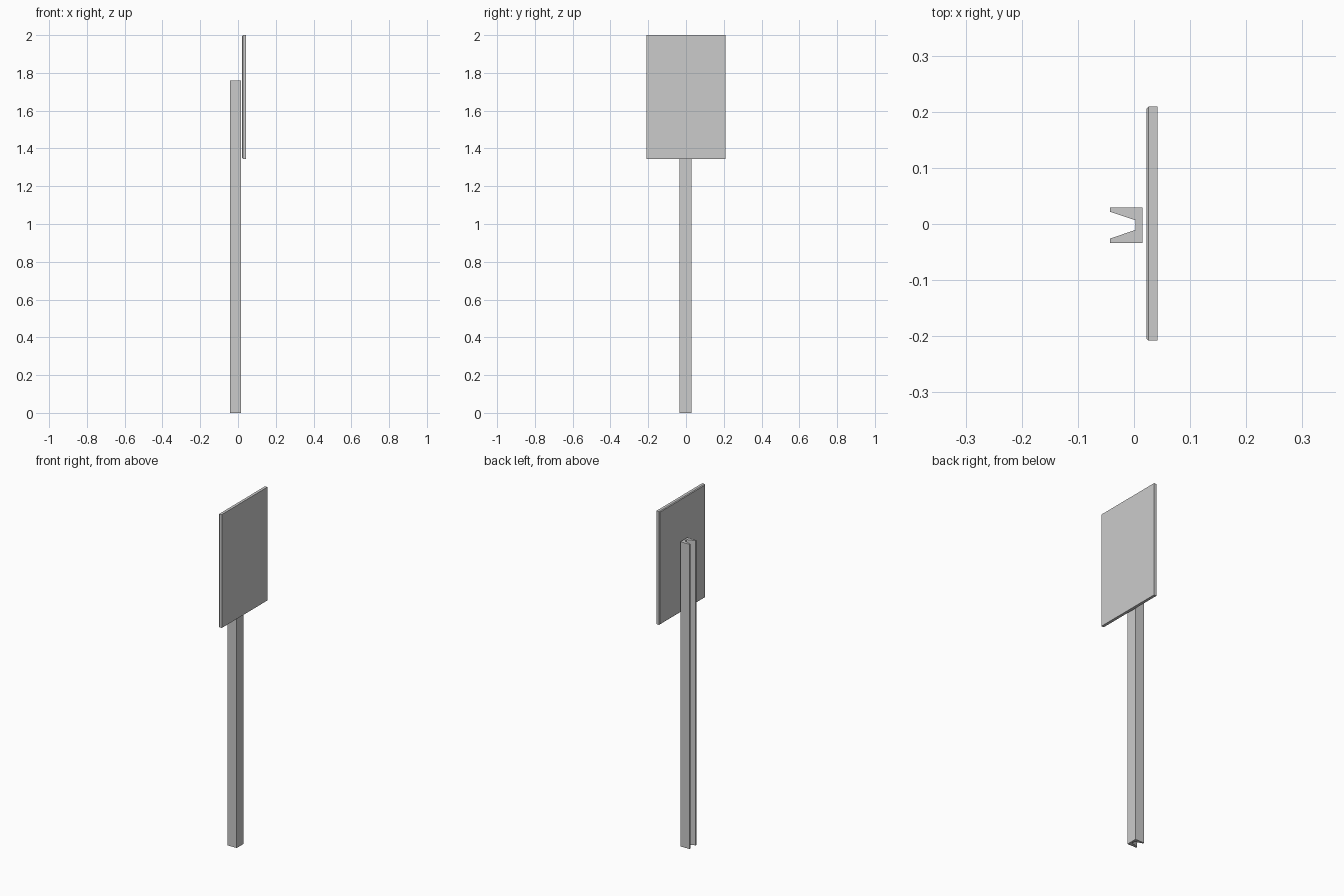
import bpy, bmesh

if "Cube" in bpy.data.objects:
    bpy.data.objects.remove(bpy.data.objects["Cube"])


def finish(bm, name):
    bmesh.ops.recalc_face_normals(bm, faces=bm.faces)
    me = bpy.data.meshes.new(name)
    bm.to_mesh(me)
    bm.free()
    ob = bpy.data.objects.new(name, me)
    bpy.context.collection.objects.link(ob)
    return ob


def box(lo, hi):
    bm = bmesh.new()
    bmesh.ops.create_cube(bm, size=1)
    for v in bm.verts:
        for i in range(3):
            v.co[i] = lo[i] if v.co[i] < 0 else hi[i]
    return bm


# Post: channel section, open and flared towards the back of the sign
half = [(0.015, 0.0315), (-0.043, 0.0315), (-0.043, 0.024), (0.003, 0.0085)]
outline = half + [(x, -y) for x, y in reversed(half)]
bm = bmesh.new()
face = bm.faces.new([bm.verts.new((x, y - 0.002, 0)) for x, y in outline])
ext = bmesh.ops.extrude_face_region(bm, geom=[face], use_keep_orig=True)
for g in ext["geom"]:
    if isinstance(g, bmesh.types.BMVert):
        g.co.z = 1.76
finish(bm, "post")

# Sign panel: flat board with chamfered rear edges
X0, X1, X2 = 0.022, 0.038, 0.042
Y0, Y1, Z0, Z1 = -0.208, 0.209, 1.345, 2.0
bm = box((X0, Y0, Z0), (X1, Y1, Z1))
rear = [e for e in bm.edges if all(v.co.x < X0 + 1e-4 for v in e.verts)]
bmesh.ops.bevel(bm, geom=rear, offset=0.004, segments=1, affect='EDGES')
finish(bm, "sign_panel")

# Thin face sheet on the front of the panel
finish(box((X1, Y0, Z0), (X2, Y1, Z1)), "sign_face")
